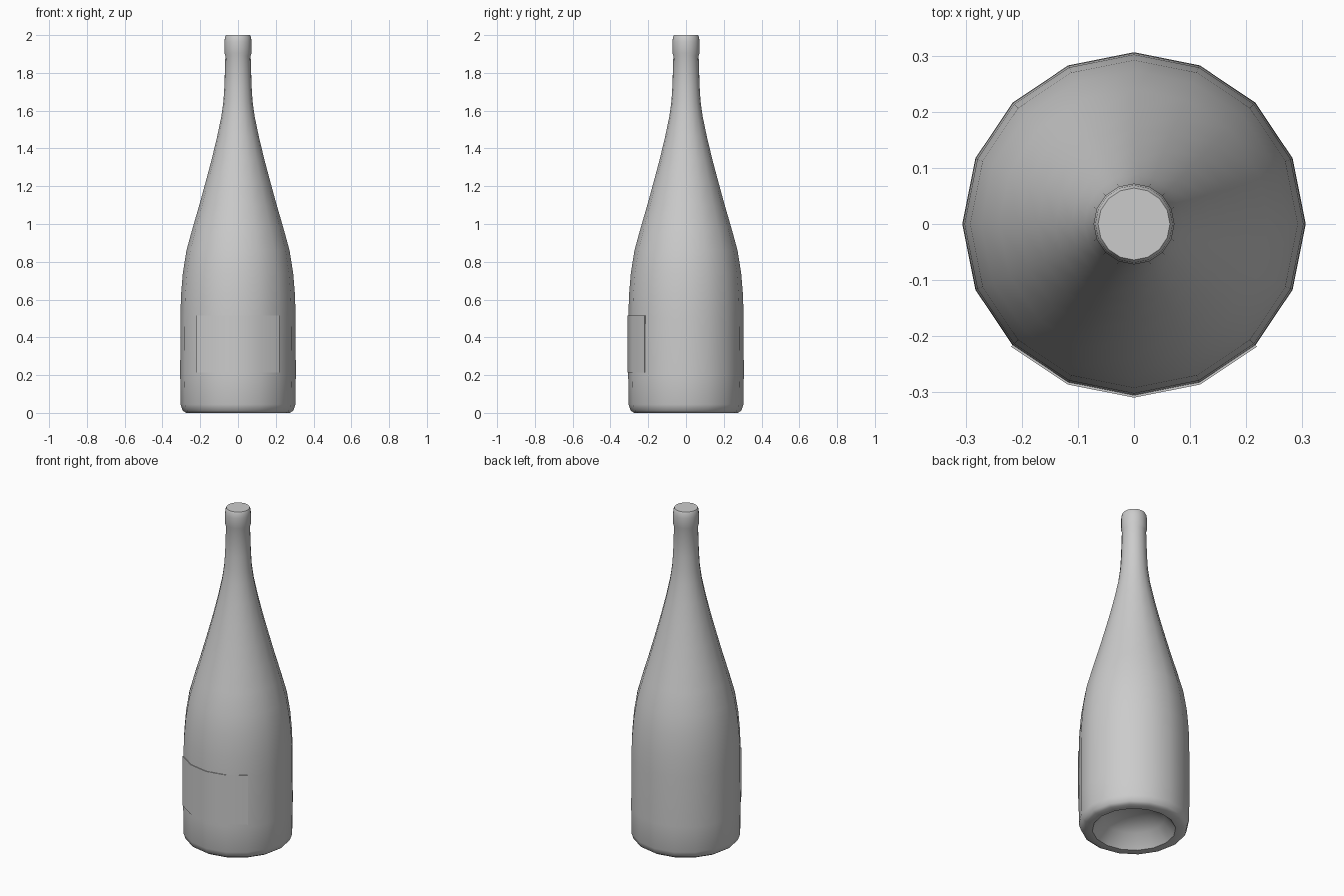
import bpy, bmesh
from math import sin, cos, pi, radians

SIDES = 16

cube = bpy.data.objects.get("Cube")
if cube:
    bpy.data.objects.remove(cube, do_unlink=True)


def make_material(name, color):
    mat = bpy.data.materials.new(name)
    mat.use_nodes = True
    mat.diffuse_color = color
    mat.node_tree.nodes["Principled BSDF"].inputs["Base Color"].default_value = color
    return mat


def finish(bm, name, mat, angle):
    mesh = bpy.data.meshes.new(name)
    bm.to_mesh(mesh)
    bm.free()
    obj = bpy.data.objects.new(name, mesh)
    bpy.context.collection.objects.link(obj)
    mesh.materials.append(mat)
    bpy.ops.object.select_all(action="DESELECT")
    obj.select_set(True)
    bpy.context.view_layer.objects.active = obj
    bpy.ops.object.shade_smooth_by_angle(angle=radians(angle))
    return obj


def ring(bm, radius, z, steps):
    return [bm.verts.new((radius * cos(2 * pi * s / SIDES),
                          radius * sin(2 * pi * s / SIDES), z)) for s in steps]


grey = make_material("grey", (0.6, 0.6, 0.6, 1))

# Bottle: hollow base, body, shoulder, neck and lip in one lathed profile
profile = [(0.09, 0.11), (0.17, 0.075), (0.23, 0.0), (0.275, 0.0), (0.293, 0.012),
           (0.304, 0.045), (0.306, 0.2), (0.305, 0.5), (0.302, 0.62), (0.292, 0.74),
           (0.273, 0.86), (0.24, 0.98), (0.205, 1.1), (0.172, 1.22), (0.14, 1.34),
           (0.111, 1.46), (0.088, 1.57), (0.077, 1.65), (0.072, 1.73), (0.067, 1.89),
           (0.072, 1.905), (0.072, 1.965), (0.069, 1.99), (0.064, 2.0)]
bm = bmesh.new()
rings = [ring(bm, r, z, range(SIDES)) for r, z in profile]
for low, high in zip(rings, rings[1:]):
    for i in range(SIDES):
        j = (i + 1) % SIDES
        bm.faces.new((low[i], low[j], high[j], high[i]))
bm.faces.new(rings[-1])
tip = bm.verts.new((0, 0, 0.12))
for i in range(SIDES):
    bm.faces.new((tip, rings[0][(i + 1) % SIDES], rings[0][i]))
finish(bm, "bottle", grey, 50)

# Label: thin plate wrapped round the front quarter
bm = bmesh.new()
steps = range(10, 15)
inner = [ring(bm, 0.305, z, steps) for z in (0.215, 0.515)]
outer = [ring(bm, 0.3095, z, steps) for z in (0.215, 0.515)]
for i in range(len(steps) - 1):
    bm.faces.new((outer[0][i], outer[0][i + 1], outer[1][i + 1], outer[1][i]))
    bm.faces.new((inner[0][i], inner[0][i + 1], outer[0][i + 1], outer[0][i]))
    bm.faces.new((outer[1][i], outer[1][i + 1], inner[1][i + 1], inner[1][i]))
for i in (0, -1):
    bm.faces.new((inner[0][i], outer[0][i], outer[1][i], inner[1][i]))
bmesh.ops.recalc_face_normals(bm, faces=bm.faces)
finish(bm, "label", grey, 30)
